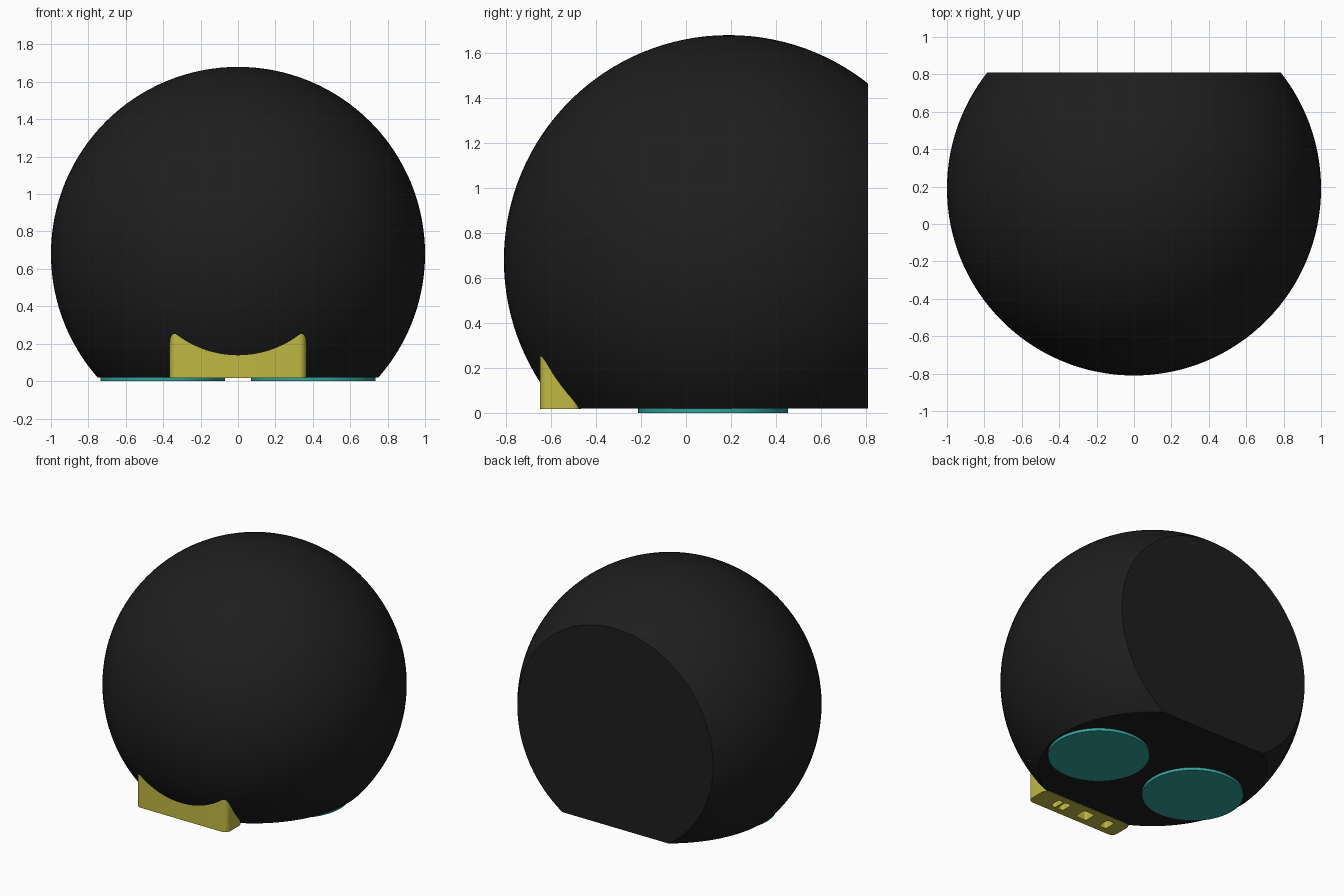
import bpy, bmesh, math
from mathutils import Vector

if "Cube" in bpy.data.objects:
    bpy.data.objects.remove(bpy.data.objects["Cube"])

CENTRE = Vector((0, 0.19, 0.68))
FLOOR, BACK = 0.02, 0.81


def material(name, rgb):
    m = bpy.data.materials.new(name)
    m.diffuse_color = (*rgb, 1)
    m.use_nodes = True
    m.node_tree.nodes["Principled BSDF"].inputs["Base Color"].default_value = m.diffuse_color
    return m


def make(name, bm, mat=None):
    bmesh.ops.recalc_face_normals(bm, faces=bm.faces)
    me = bpy.data.meshes.new(name)
    bm.to_mesh(me)
    bm.free()
    ob = bpy.data.objects.new(name, me)
    bpy.context.collection.objects.link(ob)
    if mat:
        me.materials.append(mat)
    return ob


def select(ob):
    bpy.ops.object.select_all(action='DESELECT')
    ob.select_set(True)
    bpy.context.view_layer.objects.active = ob


def smooth(ob):
    select(ob)
    bpy.ops.object.shade_smooth_by_angle(angle=math.radians(30))


# Box between two corners with rounded upright edges
def box(name, lo, hi, radius=0, mat=None):
    bm = bmesh.new()
    bmesh.ops.create_cube(bm, size=1)
    for v in bm.verts:
        v.co = [(a + b) / 2 + c * (b - a) for a, b, c in zip(lo, hi, v.co)]
    if radius:
        upright = [e for e in bm.edges
                   if abs(e.verts[0].co.z - e.verts[1].co.z) > 1e-4]
        bmesh.ops.bevel(bm, geom=upright, offset=radius, segments=8,
                        profile=0.5, affect='EDGES')
    return make(name, bm, mat)


def cut(ob, cutter):
    mod = ob.modifiers.new("cut", 'BOOLEAN')
    mod.operation, mod.solver, mod.object = 'DIFFERENCE', 'EXACT', cutter
    select(ob)
    bpy.ops.object.modifier_apply(modifier=mod.name)
    bpy.data.objects.remove(cutter)


black = material("black", (0.013, 0.013, 0.013))
yellow = material("yellow", (0.52, 0.48, 0.055))
teal = material("teal", (0.03, 0.37, 0.33))

# Ball body, sliced flat underneath and at the back
bm = bmesh.new()
bmesh.ops.create_uvsphere(bm, u_segments=128, v_segments=64, radius=1)
bmesh.ops.translate(bm, verts=bm.verts, vec=CENTRE)
for point, normal in (((0, 0, FLOOR), (0, 0, -1)), ((0, BACK, 0), (0, 1, 0))):
    res = bmesh.ops.bisect_plane(bm, geom=bm.verts[:] + bm.edges[:] + bm.faces[:],
                                 plane_co=point, plane_no=normal, clear_outer=True)
    rim = [g for g in res["geom_cut"] if isinstance(g, bmesh.types.BMEdge)]
    bmesh.ops.edgeloop_fill(bm, edges=rim)
body = make("ball_body", bm, black)

# Hidden pocket in the body behind the front foot
cut(body, box("pocket_cutter", (-0.30, -0.8, -0.1), (0.30, -0.49, 0.13)))
smooth(body)

# Front foot with rounded corners, running into the body
foot = box("front_foot", (-0.365, -0.65, 0.017), (0.365, -0.468, 0.28), 0.04, yellow)

# Slots in the underside of the foot: x centre, width
for x, w in ((0.19, 0.04), (0.13, 0.05), (-0.05, 0.09), (-0.235, 0.06)):
    cut(foot, box("slot_cutter", (x - w / 2, -0.605, -0.1),
                  (x + w / 2, -0.515, 0.09), 0.015))
smooth(foot)

# Pair of round pads underneath
for side, x in (("left", -0.4025), ("right", 0.4025)):
    bm = bmesh.new()
    bmesh.ops.create_cone(bm, cap_ends=True, segments=96, radius1=0.333,
                          radius2=0.333, depth=0.025)
    bmesh.ops.translate(bm, verts=bm.verts, vec=(x, 0.12, 0.0125))
    smooth(make(side + "_pad", bm, teal))
